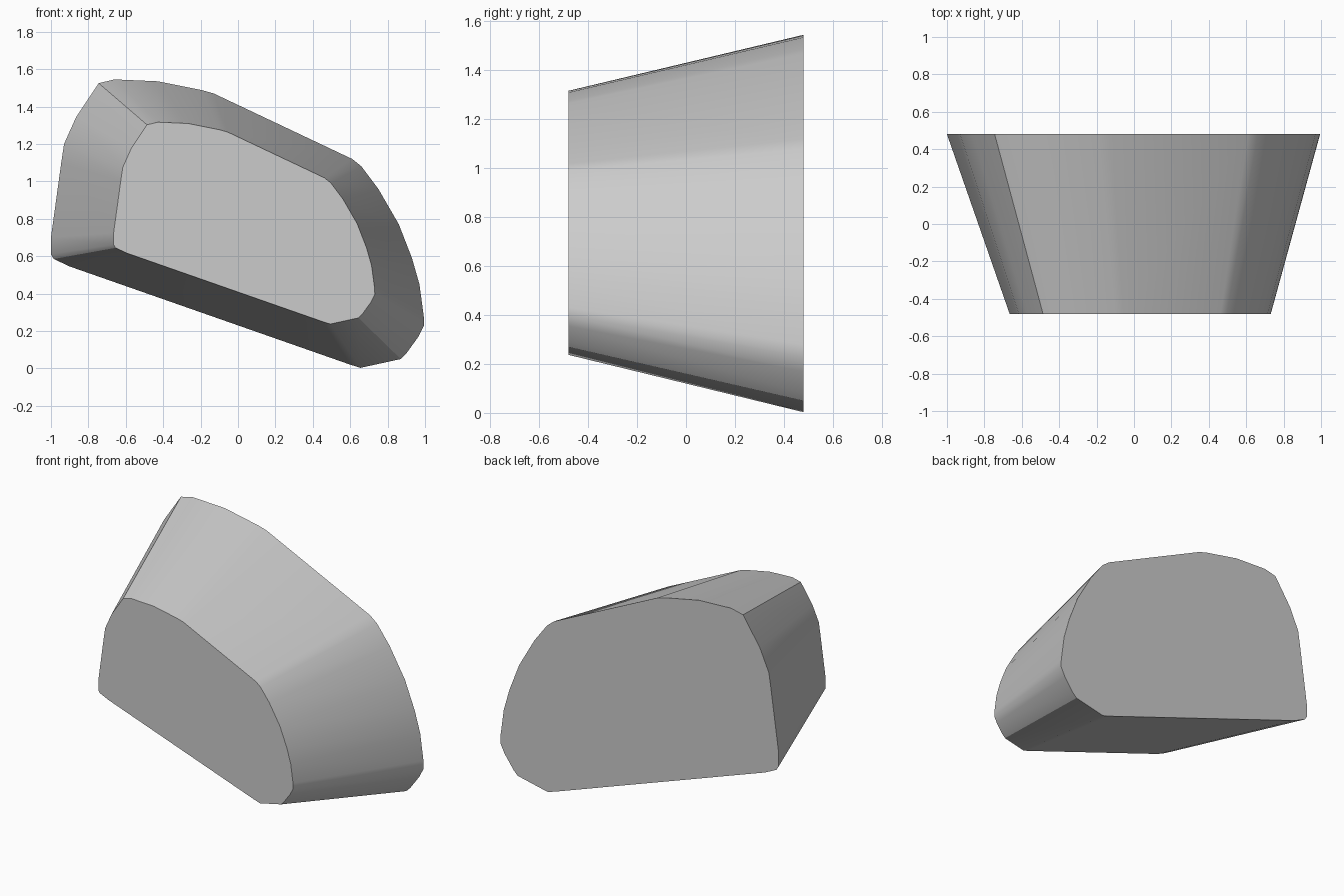
import bpy, bmesh, math

if "Cube" in bpy.data.objects:
    bpy.data.objects.remove(bpy.data.objects["Cube"])

# Back outline (x, z), clockwise from the lower left corner
OUTLINE = [
    (-1.0, 0.61), (-0.985, 0.585), (-0.90, 0.545), (0.60, 0.02), (0.655, 0.003),
    (0.87, 0.05), (0.90, 0.08), (0.965, 0.17), (0.995, 0.23), (0.993, 0.28),
    (0.97, 0.45), (0.93, 0.59), (0.86, 0.77), (0.75, 0.96), (0.66, 1.08),
    (0.61, 1.12), (-0.13, 1.47), (-0.19, 1.487), (-0.43, 1.535), (-0.66, 1.545),
    (-0.745, 1.525), (-0.865, 1.345), (-0.93, 1.20), (-0.945, 1.10), (-1.0, 0.70),
]
DEPTH, TAPER, SHIFT_X, SHIFT_Z = 0.48, 0.70, 0.035, 0.235

# Tapered block: large outline at the back, smaller copy at the front
bm = bmesh.new()
back = [bm.verts.new((x, DEPTH, z)) for x, z in OUTLINE]
front = [bm.verts.new((x * TAPER + SHIFT_X, -DEPTH, z * TAPER + SHIFT_Z))
         for x, z in OUTLINE]
n = len(OUTLINE)
for i in range(n):
    j = (i + 1) % n
    bm.faces.new((back[i], back[j], front[j], front[i]))
bm.faces.new(back)
bm.faces.new(front)
bmesh.ops.recalc_face_normals(bm, faces=bm.faces)
mesh = bpy.data.meshes.new("tapered_block")
bm.to_mesh(mesh)
bm.free()

grey = bpy.data.materials.new("light grey")
grey.diffuse_color = (0.6, 0.6, 0.6, 1)
grey.use_nodes = True
grey.node_tree.nodes["Principled BSDF"].inputs["Base Color"].default_value = grey.diffuse_color
mesh.materials.append(grey)

block = bpy.data.objects.new("tapered_block", mesh)
bpy.context.collection.objects.link(block)
bpy.context.view_layer.objects.active = block
block.select_set(True)
bpy.ops.object.shade_smooth_by_angle(angle=math.radians(30))
